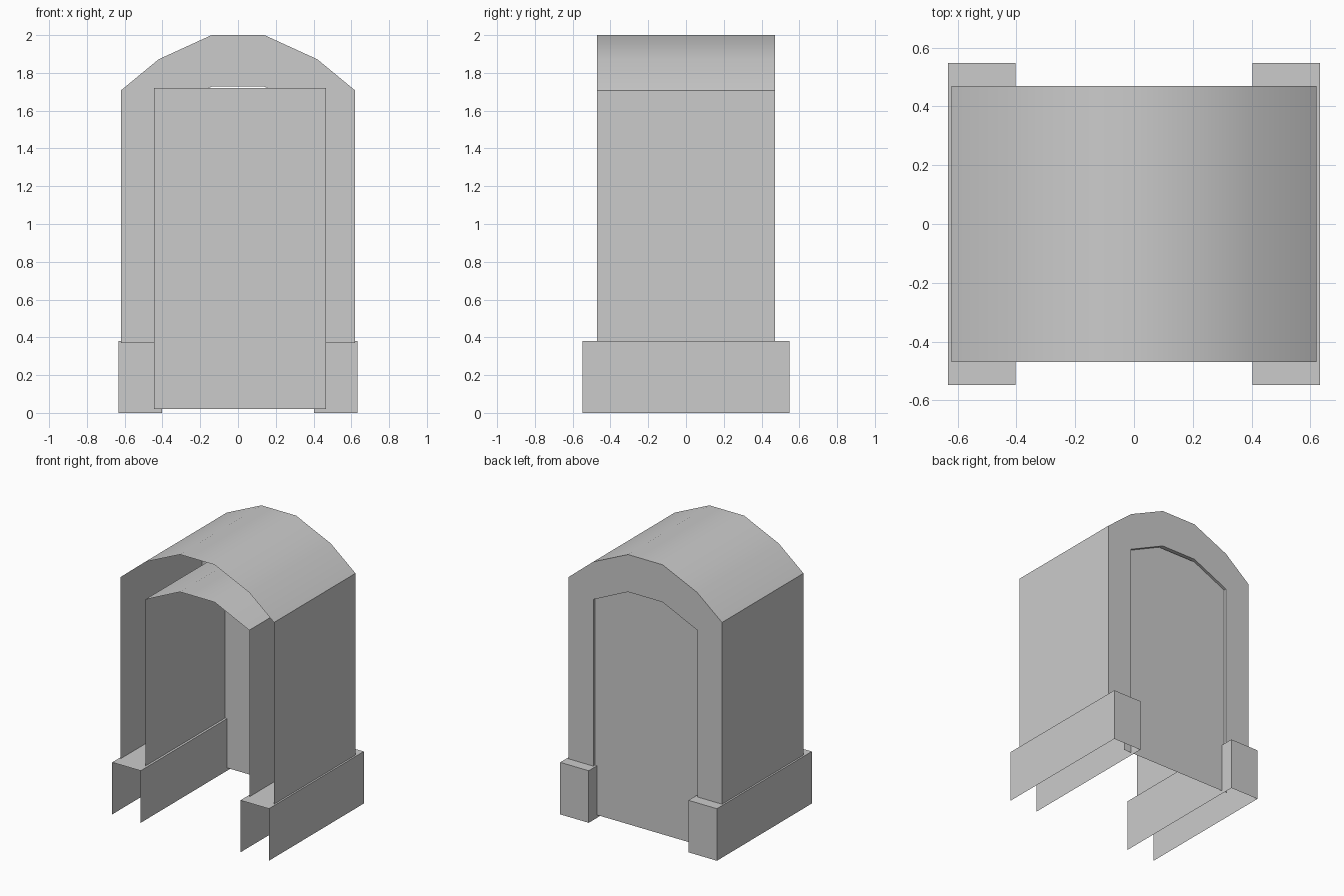
import bpy, bmesh, math

if "Cube" in bpy.data.objects:
    bpy.data.objects.remove(bpy.data.objects["Cube"])


def make_object(name, bm):
    mesh = bpy.data.meshes.new(name)
    bm.to_mesh(mesh)
    bm.free()
    obj = bpy.data.objects.new(name, mesh)
    bpy.context.collection.objects.link(obj)
    return obj


def open_front_sleeve(name, outer, half_depth, inner=()):
    """Sweep open (x, z) profiles along y and close only the back end."""
    bm = bmesh.new()

    def strip(points):
        front = [bm.verts.new((x, -half_depth, z)) for x, z in points]
        back = [bm.verts.new((x, half_depth, z)) for x, z in points]
        for i in range(len(points) - 1):
            bm.faces.new((front[i], front[i + 1], back[i + 1], back[i]))
        return back

    cap = strip(outer)
    if inner:
        cap = cap + strip(inner[::-1])
    bm.faces.new(cap)
    return make_object(name, bm)


def symmetric(right_half):
    """Left-to-right profile from its right half, listed bottom to top."""
    return [(-x, z) for x, z in right_half] + right_half[::-1]


# Arched hood: outer skin, inner tunnel and back rim, open at the front
outer = symmetric([(0.62, 0.37), (0.62, 1.707), (0.42, 1.872), (0.14, 2.0)])
inner = symmetric([(0.42, 0.37), (0.42, 1.597), (0.14, 1.727)])
hood = open_front_sleeve("arched_hood", outer, 0.47, inner)
bpy.context.view_layer.objects.active = hood
hood.select_set(True)
bpy.ops.object.shade_smooth_by_angle(angle=math.radians(30))

# Plinths under both walls, open at the front and underneath
plinth = open_front_sleeve(
    "plinths", [(0.403, 0), (0.403, 0.38), (0.633, 0.38), (0.633, 0)], 0.547)
plinth.modifiers.new("mirror", 'MIRROR').use_clip = True

# Back panel set just inside the rear opening
bm = bmesh.new()
corners = [(-0.445, 0.02), (-0.445, 1.72), (0.465, 1.72), (0.465, 0.02)]
bm.faces.new([bm.verts.new((x, 0.45, z)) for x, z in corners])
make_object("back_panel", bm)
